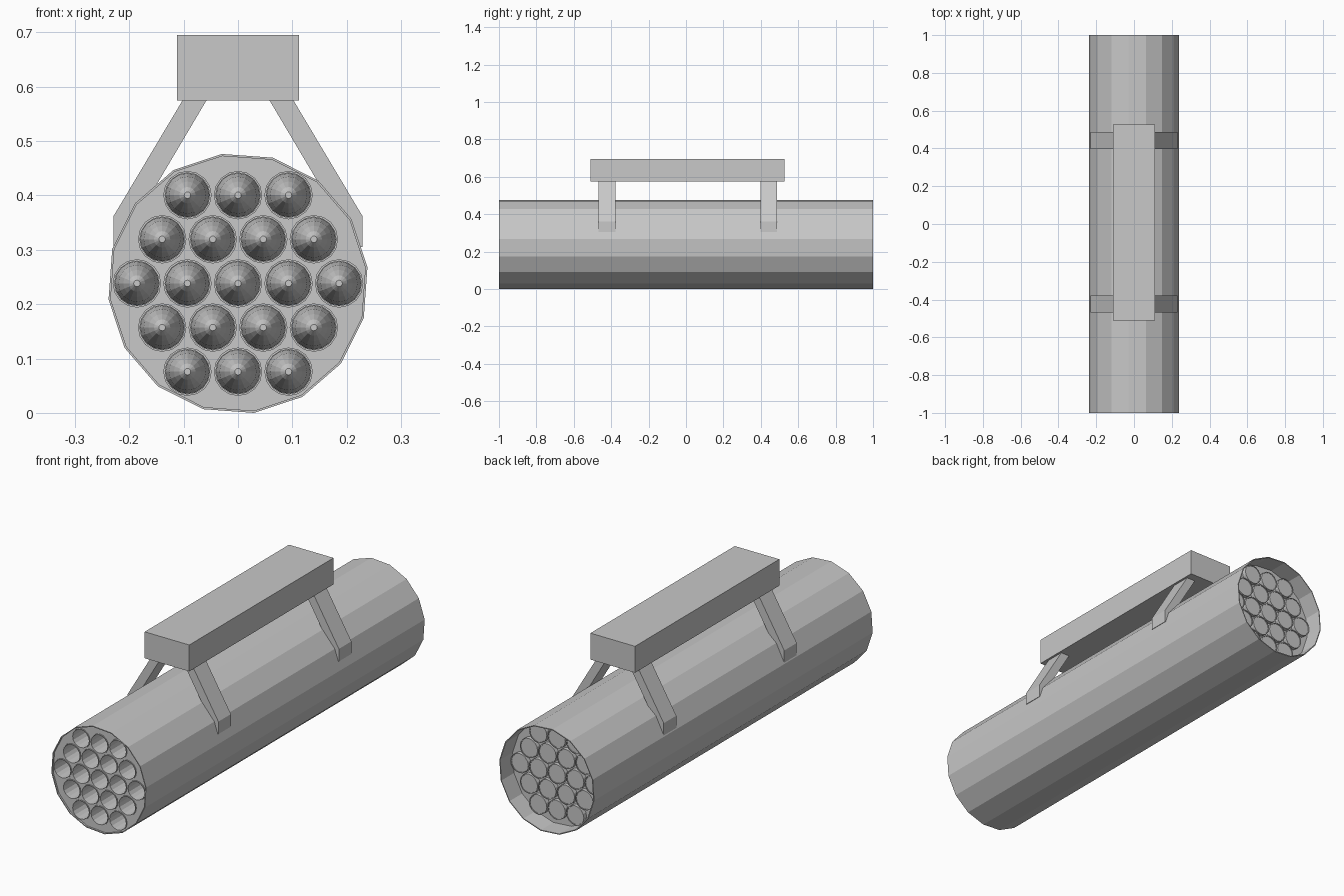
import bpy, bmesh, math
from math import sin, cos, pi, radians

if "Cube" in bpy.data.objects:
    bpy.data.objects.remove(bpy.data.objects["Cube"])

R, PHASE, SIDES = 0.24, radians(7.1), 16
CZ = R * cos(PHASE)
WALL = 0.004
TUBE_R = 0.0445

mat = bpy.data.materials.new("plain grey")
mat.diffuse_color = (0.58, 0.58, 0.58, 1)
mat.use_nodes = True
mat.node_tree.nodes["Principled BSDF"].inputs["Base Color"].default_value = mat.diffuse_color


def finish(name, bm, recalc=True):
    if recalc:
        bmesh.ops.recalc_face_normals(bm, faces=bm.faces)
    me = bpy.data.meshes.new(name)
    bm.to_mesh(me)
    bm.free()
    me.materials.append(mat)
    ob = bpy.data.objects.new(name, me)
    bpy.context.collection.objects.link(ob)
    return ob


def ring(bm, x, z, r, y, n, phase=0.0):
    return [bm.verts.new((x + r * cos(phase + 2 * pi * i / n), y,
                          z + r * sin(phase + 2 * pi * i / n))) for i in range(n)]


def lathe(bm, x, z, profile, n, phase=0.0, loop=False):
    """Revolve (radius, y) points about a line along y; loop closes the wall, else ends are capped."""
    rings = [ring(bm, x, z, r, y, n, phase) for r, y in profile]
    pairs = list(zip(rings, rings[1:]))
    if loop:
        pairs.append((rings[-1], rings[0]))
    else:
        bm.faces.new(rings[0])
        bm.faces.new(rings[-1])
    for a, b in pairs:
        for i in range(n):
            j = (i + 1) % n
            bm.faces.new((a[i], a[j], b[j], b[i]))


# Hexagonal layout of 19 tubes
centres = []
for row in range(-2, 3):
    count = 5 - abs(row)
    for k in range(count):
        centres.append(((k - (count - 1) / 2) * 0.093, CZ + row * 0.0812))

# Outer pod shell
bm = bmesh.new()
lathe(bm, 0, CZ, [(R, -1), (R, 1), (R - WALL, 1), (R - WALL, -1)], SIDES, PHASE, loop=True)
finish("pod_shell", bm)

# Front plate with round holes
bm = bmesh.new()
loops = [ring(bm, 0, CZ, R - WALL, -0.992, SIDES, PHASE)]
loops += [ring(bm, x, z, TUBE_R - 0.001, -0.992, 16) for x, z in centres]
edges = [bm.edges.new((l[i], l[(i + 1) % len(l)])) for l in loops for i in range(len(l))]
bmesh.ops.triangle_fill(bm, use_beauty=True, edges=edges, normal=(0, -1, 0))
bm.normal_update()
for f in bm.faces:
    if f.normal.y > 0:
        f.normal_flip()
finish("front_plate", bm, recalc=False)

# Recessed rear plate
bm = bmesh.new()
lathe(bm, 0, CZ, [(R - WALL, 0.90), (R - WALL, 0.91)], SIDES, PHASE)
finish("rear_plate", bm)

# Launch tubes and the rounds inside them
tubes, rounds = bmesh.new(), bmesh.new()
for x, z in centres:
    lathe(tubes, x, z, [(TUBE_R, -0.996), (TUBE_R, 0.93), (0.041, 0.93), (0.041, -0.996)], 16, loop=True)
    lathe(rounds, x, z, [(0.006, -0.90), (0.015, -0.888), (0.025, -0.86), (0.034, -0.82),
                         (0.0405, -0.76), (0.0405, 0.928)], 16)
finish("launch_tubes", tubes)
finish("rounds", rounds)

# Mounting rail
bm = bmesh.new()
bmesh.ops.create_cube(bm, size=1)
for v in bm.verts:
    v.co = (v.co.x * 0.224, 0.008 + v.co.y * 1.036, 0.635 + v.co.z * 0.12)
finish("mounting_rail", bm)

# Slanted struts, mirrored left and right, front and rear pairs
profile = [(0.055, 0.58), (0.099, 0.58), (0.229, 0.362), (0.229, 0.305), (0.19, 0.315), (0.184, 0.362)]
for label, y0, y1 in (("front", -0.468, -0.378), ("rear", 0.397, 0.487)):
    for side, s in (("right", 1), ("left", -1)):
        bm = bmesh.new()
        a = [bm.verts.new((s * x, y0, z)) for x, z in profile]
        b = [bm.verts.new((s * x, y1, z)) for x, z in profile]
        bm.faces.new(a)
        bm.faces.new(b)
        for i in range(len(a)):
            j = (i + 1) % len(a)
            bm.faces.new((a[i], a[j], b[j], b[i]))
        finish(f"{label}_{side}_strut", bm)
